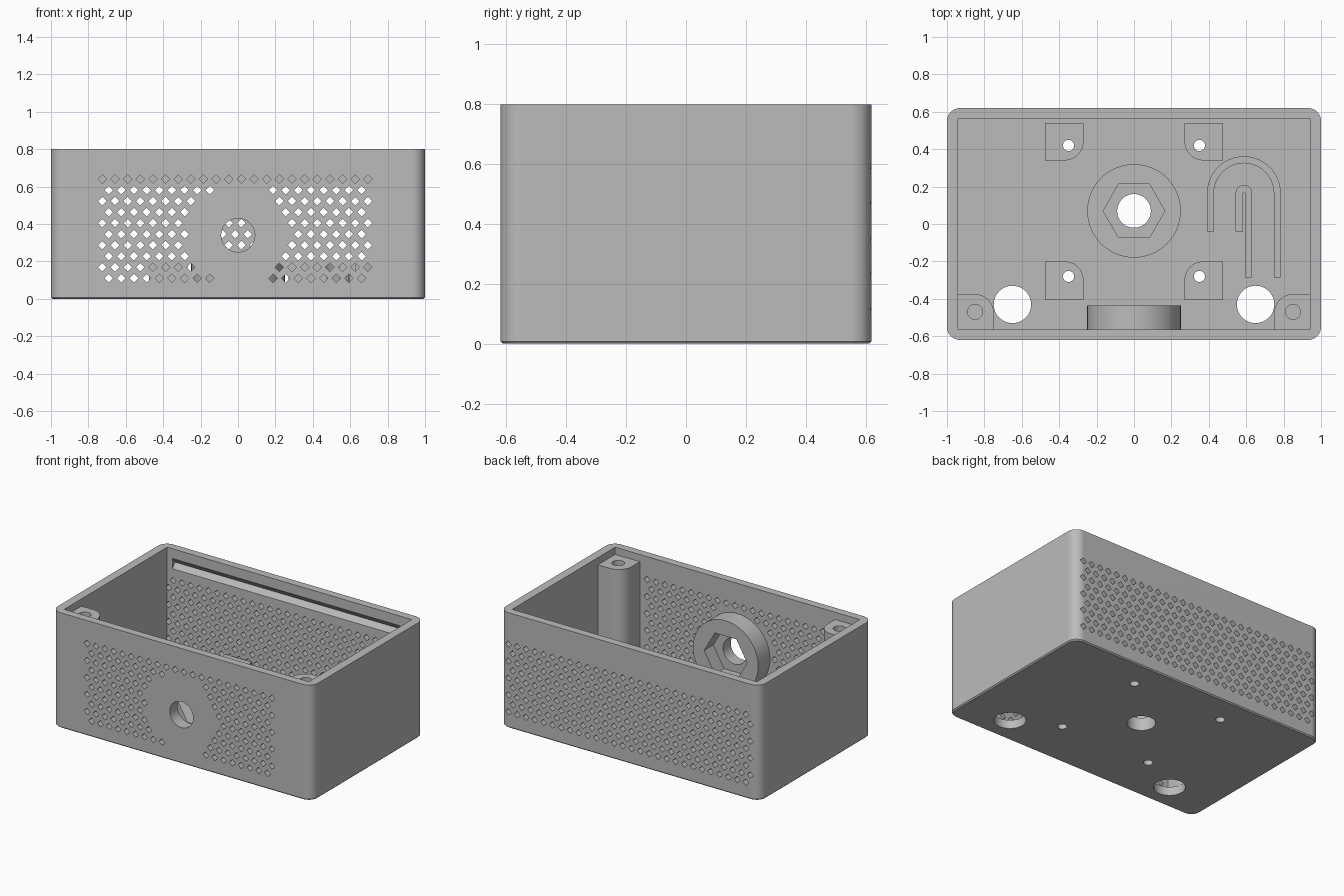
import bpy, bmesh, math

cube = bpy.data.objects.get("Cube")
if cube:
    bpy.data.objects.remove(cube, do_unlink=True)

grey = bpy.data.materials.new("plain grey")
grey.use_nodes = True
GREY = (0.5, 0.5, 0.5, 1)
grey.diffuse_color = GREY
grey.node_tree.nodes["Principled BSDF"].inputs["Base Color"].default_value = GREY

HX, HY, HEIGHT = 1.0, 0.62, 0.8      # outer half sizes and height
IX, IY, FLOOR = 0.94, 0.565, 0.06    # inner half sizes and floor level
DECK = 0.19                          # top of the low floor features
NUT_Z = 0.34                         # height of the front nut holder


# ---------- helpers ----------
def arc(cx, cy, r, a0, a1, n):
    return [(cx + r * math.cos(math.radians(a0 + (a1 - a0) * i / n)),
             cy + r * math.sin(math.radians(a0 + (a1 - a0) * i / n))) for i in range(n + 1)]


def circle(cx, cy, r, n=48):
    return arc(cx, cy, r, 0, 360, n)[:-1]


def rounded(x0, x1, y0, y1, radii):
    """Rectangle with a radius per corner, anticlockwise from (+x, +y)."""
    pts = []
    for k, (x, y, sx, sy) in enumerate(((x1, y1, 1, 1), (x0, y1, -1, 1),
                                        (x0, y0, -1, -1), (x1, y0, 1, -1))):
        r = radii[k]
        if r:
            pts += arc(x - sx * r, y - sy * r, r, 90 * k, 90 * k + 90, 12)
        else:
            pts.append((x, y))
    return pts


def prism(name, profiles, lo, hi, axis="z", chamfer=0):
    """Extrude one or more closed profiles along an axis."""
    place = {"z": lambda u, v, w: (u, v, w),
             "y": lambda u, v, w: (u, w, v),
             "x": lambda u, v, w: (w, u, v)}[axis]
    bm = bmesh.new()
    for pts in profiles:
        a = [bm.verts.new(place(u, v, lo)) for u, v in pts]
        b = [bm.verts.new(place(u, v, hi)) for u, v in pts]
        bm.faces.new(a)
        bm.faces.new(b)
        for i in range(len(pts)):
            j = (i + 1) % len(pts)
            bm.faces.new((a[i], a[j], b[j], b[i]))
    bmesh.ops.recalc_face_normals(bm, faces=bm.faces[:])
    if chamfer:
        base = [e for e in bm.edges if all(v.co.z < lo + 1e-5 for v in e.verts)]
        bmesh.ops.bevel(bm, geom=base, offset=chamfer, segments=1, affect="EDGES")
    mesh = bpy.data.meshes.new(name)
    bm.to_mesh(mesh)
    bm.free()
    mesh.materials.append(grey)
    obj = bpy.data.objects.new(name, mesh)
    bpy.context.collection.objects.link(obj)
    return obj


def activate(obj):
    bpy.ops.object.select_all(action="DESELECT")
    obj.select_set(True)
    bpy.context.view_layer.objects.active = obj


def cut(obj, *cutters):
    """Subtract the cutters, then discard them."""
    activate(obj)
    for c in cutters:
        c.hide_render = True
        mod = obj.modifiers.new("cut", "BOOLEAN")
        mod.operation, mod.solver, mod.object = "DIFFERENCE", "EXACT", c
        bpy.ops.object.modifier_apply(modifier=mod.name)
        bpy.data.objects.remove(c, do_unlink=True)


def finish(obj):
    activate(obj)
    bpy.ops.object.shade_smooth_by_angle(angle=math.radians(30))
    mod = obj.modifiers.new("clean normals", "WEIGHTED_NORMAL")
    mod.keep_sharp = True


# ---------- vent lattice of small diamonds ----------
def lattice(rows, keep):
    pitch, step, r = 0.0676, 0.0589, 0.023
    holes = []
    for row in rows:
        z = 0.64 - row * step
        for i in range(28):
            x = -0.928 + (i + 0.5 * (row % 2)) * pitch
            if keep(x, z):
                holes.append(circle(x, z, r, 4))
    return holes


def front_vent(x, z):
    return -0.74 < x < 0.71 and math.hypot(x - 0.005, z - NUT_Z) > 0.272


# ---------- open case ----------
case = prism("case", [rounded(-HX, HX, -HY, HY, [0.07] * 4)], 0, HEIGHT, chamfer=0.008)
mounts = [(sx * 0.35, y, sx, sy) for sx in (-1, 1) for y, sy in ((0.42, 1), (-0.28, -1))]
cut(case,
    prism("cavity", [rounded(-IX, IX, -IY, IY, [0] * 4)], FLOOR, 1),
    prism("floor_holes",
          [circle(0, 0.07, 0.09)] + [circle(s * 0.65, -0.43, 0.1) for s in (-1, 1)]
          + [circle(x, y, 0.03, 24) for x, y, _, _ in mounts], -0.1, 0.2),
    prism("front_vents", lattice(range(10), front_vent) + [circle(0, NUT_Z, 0.09)], -0.7, -0.55, "y"),
    prism("back_vents", lattice(range(1, 10), lambda x, z: True), 0.555, 0.7, "y"),
    # V groove under the back rim that catches the lid
    prism("lid_groove", [[(IY - 0.01, 0.745), (IY + 0.03, 0.695), (IY - 0.01, 0.65)]],
          -0.9, 0.9, "x"))
finish(case)

# ---------- nut holders on the floor and the front wall ----------
floor_nut = prism("floor_nut_holder", [circle(0, 0.07, 0.25, 64)], FLOOR - 0.02, DECK)
cut(floor_nut,
    prism("hex", [circle(0, 0.07, 0.165, 6)], 0.09, 0.3),
    prism("bore", [circle(0, 0.07, 0.09)], 0, 0.3))
finish(floor_nut)

front_nut = prism("front_nut_holder", [circle(0, NUT_Z, 0.25, 64)], -IY - 0.02, -0.435, "y")
cut(front_nut,
    prism("hex", [circle(0, NUT_Z, 0.165, 6)], -0.535, -0.4, "y"),
    prism("bore", [circle(0, NUT_Z, 0.09)], -0.7, -0.4, "y"))
finish(front_nut)

# ---------- board standoffs, rounded toward the centre ----------
for x, y, sx, sy in mounts:
    xs = sorted((sx * 0.27, sx * 0.475))
    ys = (0.34, 0.54) if sy > 0 else (-0.405, -0.2)
    corner = {(-1, -1): 0, (1, -1): 1, (1, 1): 2, (-1, 1): 3}[(sx, sy)]
    radii = [0.1 if k == corner else 0 for k in range(4)]
    name = ("left" if sx > 0 else "right") + ("_back" if sy > 0 else "_front") + "_standoff"
    post = prism(name, [rounded(*xs, *ys, radii)], FLOOR - 0.02, DECK)
    cut(post, prism("bore", [circle(x, y, 0.03, 24)], 0, 0.3))
    finish(post)

# ---------- tall lid screw posts in the front corners ----------
for s in (-1, 1):
    xs = sorted((s * 0.75, s * (IX + 0.02)))
    radii = [0, 0.1, 0, 0] if s > 0 else [0.1, 0, 0, 0]
    post = prism(("left" if s > 0 else "right") + "_screw_post",
                 [rounded(*xs, -IY - 0.02, -0.375, radii)], FLOOR - 0.02, 0.75)
    cut(post, prism("bore", [circle(s * 0.85, -0.47, 0.04, 32)], 0.35, 0.9))
    finish(post)

# ---------- hooked cable guide walls ----------
for name, outer, inner in (("outer_cable_guide", 0.197, 0.16), ("inner_cable_guide", 0.044, 0.005)):
    cx, cy, left_end, right_end = 0.5875, 0.165, -0.04, -0.285
    profile = ([(cx + outer, right_end)] + arc(cx, cy, outer, 0, 180, 32)
               + [(cx - outer, left_end), (cx - inner, left_end)]
               + arc(cx, cy, inner, 180, 0, 32) + [(cx + inner, right_end)])
    finish(prism(name, [profile], FLOOR - 0.02, DECK))
